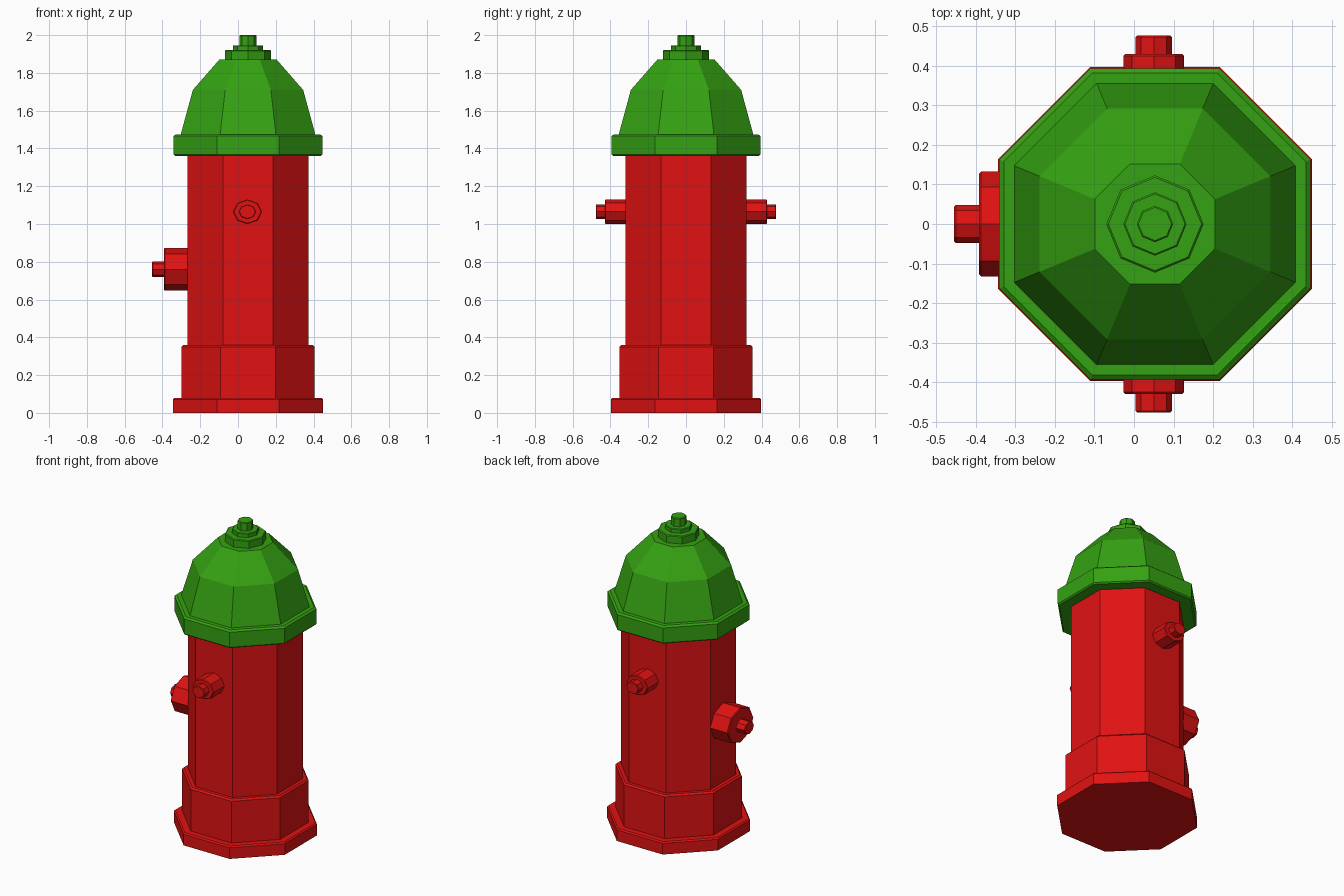
import bpy, bmesh, math
from mathutils import Matrix, Vector

if "Cube" in bpy.data.objects:
    bpy.data.objects.remove(bpy.data.objects["Cube"])

CX = 0.053          # vertical axis of the hydrant
SIDES = 8


def material(name, color):
    m = bpy.data.materials.new(name)
    m.diffuse_color = (*color, 1)
    m.use_nodes = True
    m.node_tree.nodes["Principled BSDF"].inputs["Base Color"].default_value = m.diffuse_color
    return m


RED = material("red_paint", (0.75, 0.006, 0.006))
GREEN = material("green_paint", (0.035, 0.36, 0.006))


def turned(name, profile, mat, flats=True, matrix=None):
    """Eight-sided turned solid from (radius, height) points.
    flats=True: radius is measured to the flat sides, else to the corners."""
    k = 1 / math.cos(math.pi / SIDES) if flats else 1
    off = 0.5 if flats else 0
    bm = bmesh.new()
    rings = [[bm.verts.new((r * k * math.cos(2 * math.pi * (i + off) / SIDES),
                            r * k * math.sin(2 * math.pi * (i + off) / SIDES), z))
              for i in range(SIDES)] for r, z in profile]
    for a, b in zip(rings, rings[1:]):
        for i in range(SIDES):
            j = (i + 1) % SIDES
            bm.faces.new((a[i], a[j], b[j], b[i]))
    bm.faces.new(rings[0][::-1])
    bm.faces.new(rings[-1])
    bm.transform(matrix or Matrix.Translation((CX, 0, 0)))
    bmesh.ops.recalc_face_normals(bm, faces=bm.faces)
    me = bpy.data.meshes.new(name)
    bm.to_mesh(me)
    bm.free()
    me.materials.append(mat)
    ob = bpy.data.objects.new(name, me)
    bpy.context.collection.objects.link(ob)
    return ob


def drum(r, z0, z1, c):
    """Profile of a disc with a small chamfer c at its top edge."""
    return [(r, z0), (r, z1 - c), (r - c, z1)]


# Barrel: ground flange, lower collar, main column
turned("barrel", drum(0.397, 0, 0.08, 0.008) + drum(0.351, 0.08, 0.36, 0.01)
       + [(0.32, 0.36), (0.32, 1.37)], RED)

# Bonnet: rim and faceted dome
turned("bonnet", [(0.386, 1.36), (0.394, 1.368), (0.394, 1.465), (0.382, 1.475),
                  (0.356, 1.475), (0.292, 1.71), (0.152, 1.87)], GREEN)

# Operating nut: stacked discs with corners on the axes
turned("top_nut", drum(0.123, 1.865, 1.92, 0.005) + drum(0.08, 1.92, 1.946, 0.004)
       + drum(0.046, 1.946, 2.0, 0.004), GREEN, flats=False)


def outlet(name, origin, direction, profile, squash):
    """Outlet cap pointing along direction, slightly flattened in height."""
    d = Vector(direction)
    up = Vector((0, 0, 1))
    side = up.cross(d)
    rot = Matrix((side, up * squash, d)).transposed().to_4x4()
    turned(name, profile, RED, flats=False, matrix=Matrix.Translation(origin) @ rot)


# Two small hose outlets, front and back
for name, s in (("front_outlet", -1), ("back_outlet", 1)):
    outlet(name, (CX - 0.003, 0, 1.065), (0, s, 0),
           drum(0.077, 0.30, 0.43, 0.005) + drum(0.046, 0.43, 0.477, 0.004), 0.85)

# Large pumper outlet on the left
outlet("pumper_outlet", (CX, 0, 0.76), (-1, 0, 0),
       drum(0.133, 0.30, 0.445, 0.005) + drum(0.048, 0.445, 0.508, 0.004), 0.85)
